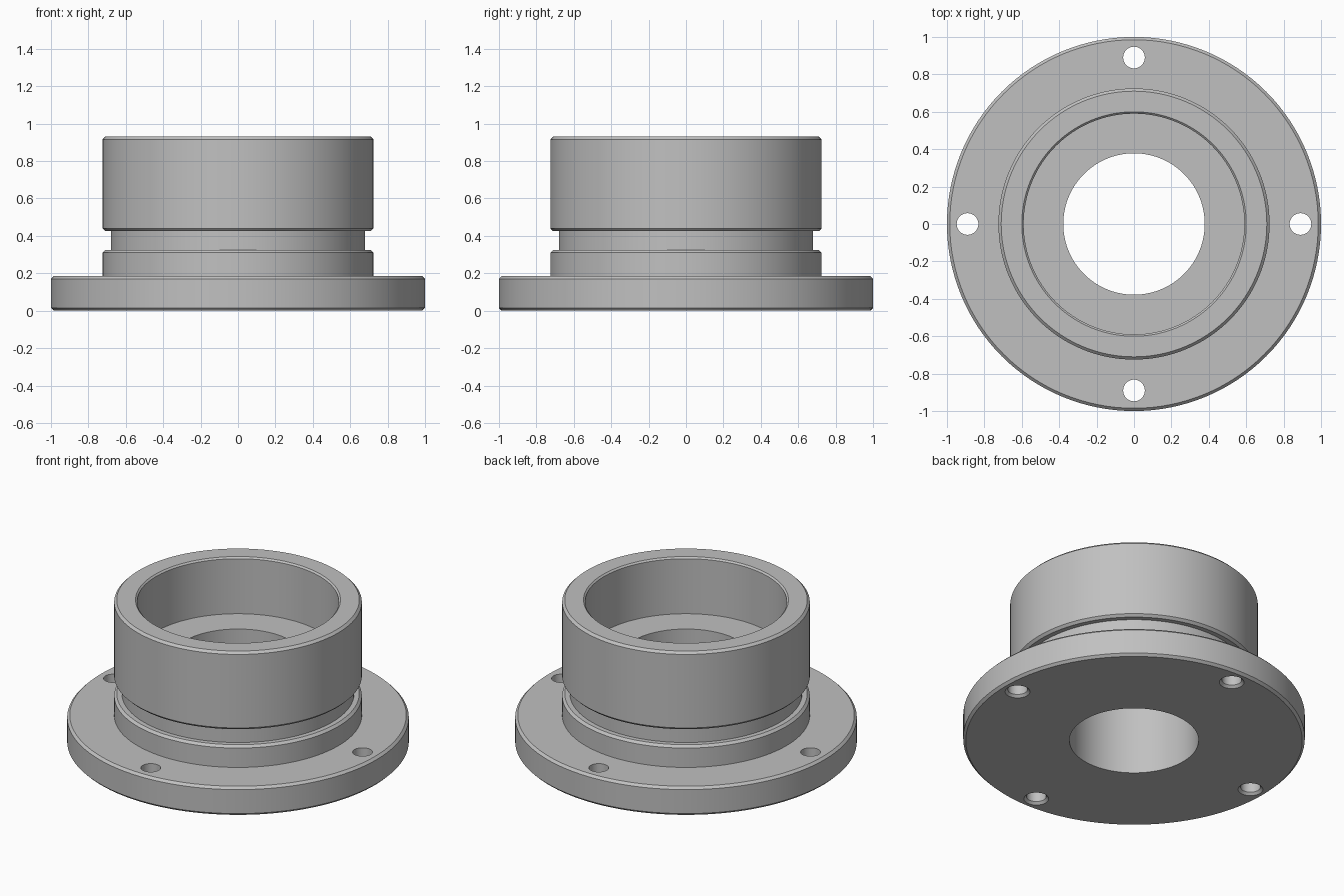
import bpy
import bmesh
from math import radians, pi
from mathutils import Matrix, Vector

default = bpy.data.objects.get("Cube")
if default:
    bpy.data.objects.remove(default, do_unlink=True)

SEGMENTS = 128
CHAMFER = 0.015
HOLE_CIRCLE = 0.89

# Single grey metal
metal = bpy.data.materials.new("grey_metal")
metal.use_nodes = True
grey = (0.53, 0.53, 0.53, 1)
metal.diffuse_color = grey
metal.node_tree.nodes["Principled BSDF"].inputs["Base Color"].default_value = grey


def lathe(name, profile, steps, closed):
    """Turn a (radius, height) profile around the z axis."""
    bm = bmesh.new()
    verts = [bm.verts.new((r, 0, z)) for r, z in profile]
    edges = [bm.edges.new(pair) for pair in zip(verts, verts[1:])]
    if closed:
        edges.append(bm.edges.new((verts[-1], verts[0])))
    bmesh.ops.spin(bm, geom=verts + edges, cent=(0, 0, 0), axis=(0, 0, 1),
                   angle=2 * pi, steps=steps, use_merge=True)
    bmesh.ops.remove_doubles(bm, verts=bm.verts, dist=0.0001)
    bmesh.ops.recalc_face_normals(bm, faces=bm.faces)
    mesh = bpy.data.meshes.new(name)
    bm.to_mesh(mesh)
    bm.free()
    mesh.materials.append(metal)
    obj = bpy.data.objects.new(name, mesh)
    bpy.context.collection.objects.link(obj)
    return obj


# Turned body: flange, collar, groove, cup and stepped bore
c = CHAMFER
flange_r, flange_top = 1.0, 0.185
body_r, collar_top = 0.725, 0.325
groove_r, cup_bottom, top = 0.68, 0.425, 0.93
cup_r, cup_floor, bore_r = 0.59, 0.565, 0.378
body_profile = [
    (bore_r, 0), (flange_r - c, 0), (flange_r, c),
    (flange_r, flange_top - c), (flange_r - c, flange_top),
    (body_r, flange_top), (body_r, collar_top - c), (body_r - c, collar_top),
    (groove_r, collar_top), (groove_r, cup_bottom),
    (body_r - c, cup_bottom), (body_r, cup_bottom + c),
    (body_r, top - c), (body_r - c, top),
    (cup_r + 0.01, top), (cup_r, top - 0.01),
    (cup_r, cup_floor), (bore_r, cup_floor),
]
body = lathe("flanged_hub", body_profile, SEGMENTS, True)

# Four bolt holes, chamfered on the underside
hole_r = 0.058
cutter_profile = [(0, -0.05), (hole_r + c + 0.05, -0.05), (hole_r, c),
                  (hole_r, flange_top + 0.05), (0, flange_top + 0.05)]
cutter = lathe("bolt_hole_cutter", cutter_profile, 32, False)
bm = bmesh.new()
for i in range(4):
    turn = Matrix.Rotation(i * pi / 2, 4, "Z")
    bm.from_mesh(cutter.data)
    new_verts = list(bm.verts)[-len(cutter.data.vertices):]
    bmesh.ops.translate(bm, verts=new_verts, vec=turn @ Vector((HOLE_CIRCLE, 0, 0)))
bm.to_mesh(cutter.data)
bm.free()
cutter.hide_render = True

cut = body.modifiers.new("bolt_holes", "BOOLEAN")
cut.operation = "DIFFERENCE"
cut.solver = "EXACT"
cut.object = cutter

bpy.ops.object.select_all(action="DESELECT")
body.select_set(True)
bpy.context.view_layer.objects.active = body
bpy.ops.object.modifier_apply(modifier=cut.name)
bpy.data.objects.remove(cutter, do_unlink=True)

# Smooth turned surfaces with crisp edges
bpy.ops.object.shade_smooth_by_angle(angle=radians(30))
